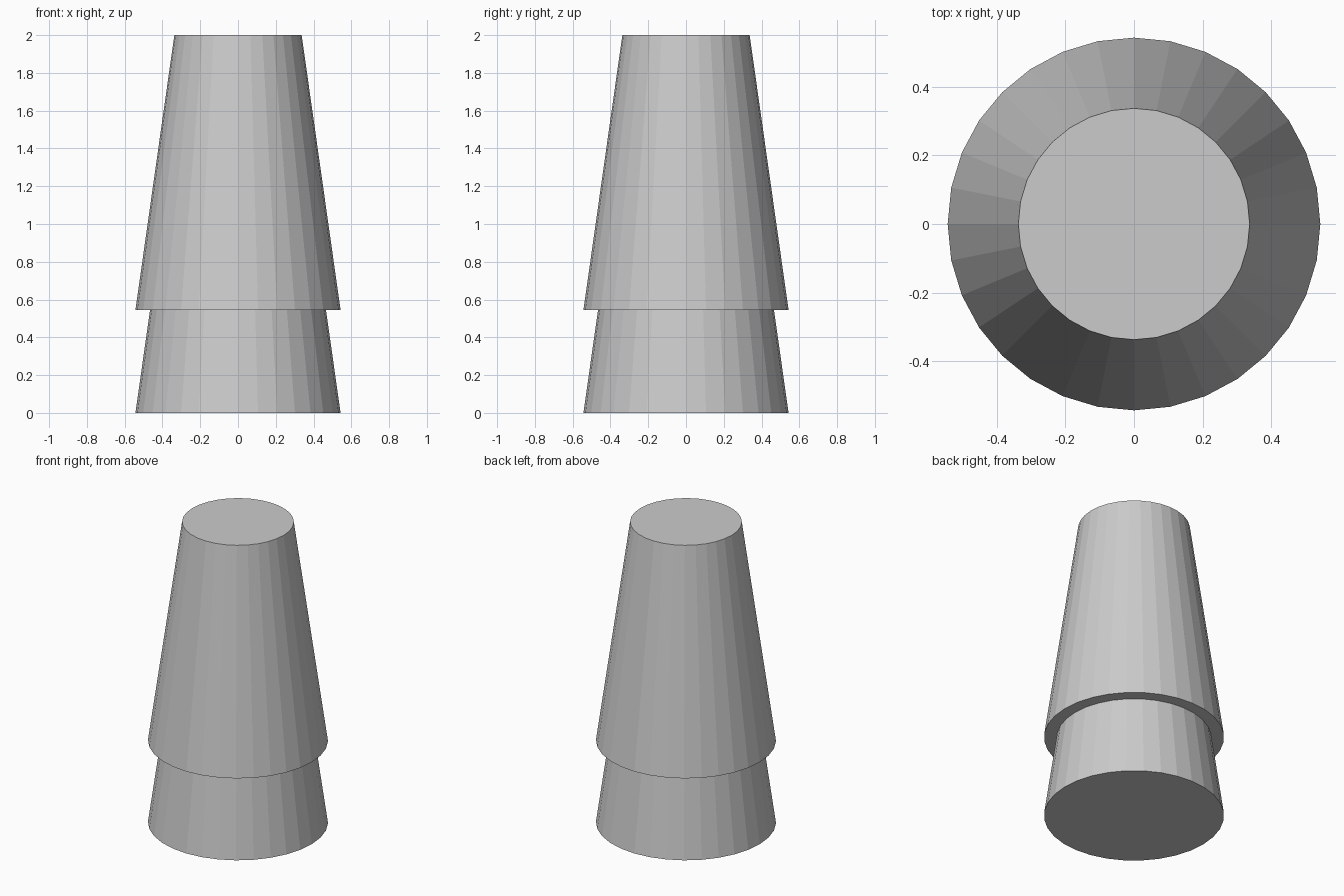
import bpy

if "Cube" in bpy.data.objects:
    bpy.data.objects.remove(bpy.data.objects["Cube"])

SIDES = 32
BASE_RADIUS, TOP_RADIUS = 0.543, 0.337
CUP_HEIGHT, STACK_STEP = 1.455, 0.545


def add_cup(name, base_z):
    bpy.ops.mesh.primitive_cone_add(
        vertices=SIDES, radius1=BASE_RADIUS, radius2=TOP_RADIUS,
        depth=CUP_HEIGHT, location=(0, 0, base_z + CUP_HEIGHT / 2))
    cup = bpy.context.object
    cup.name = name
    return cup


# Two identical upturned tapered cups, the upper one stacked over the lower
for i, name in enumerate(("lower_cup", "upper_cup")):
    add_cup(name, i * STACK_STEP)
